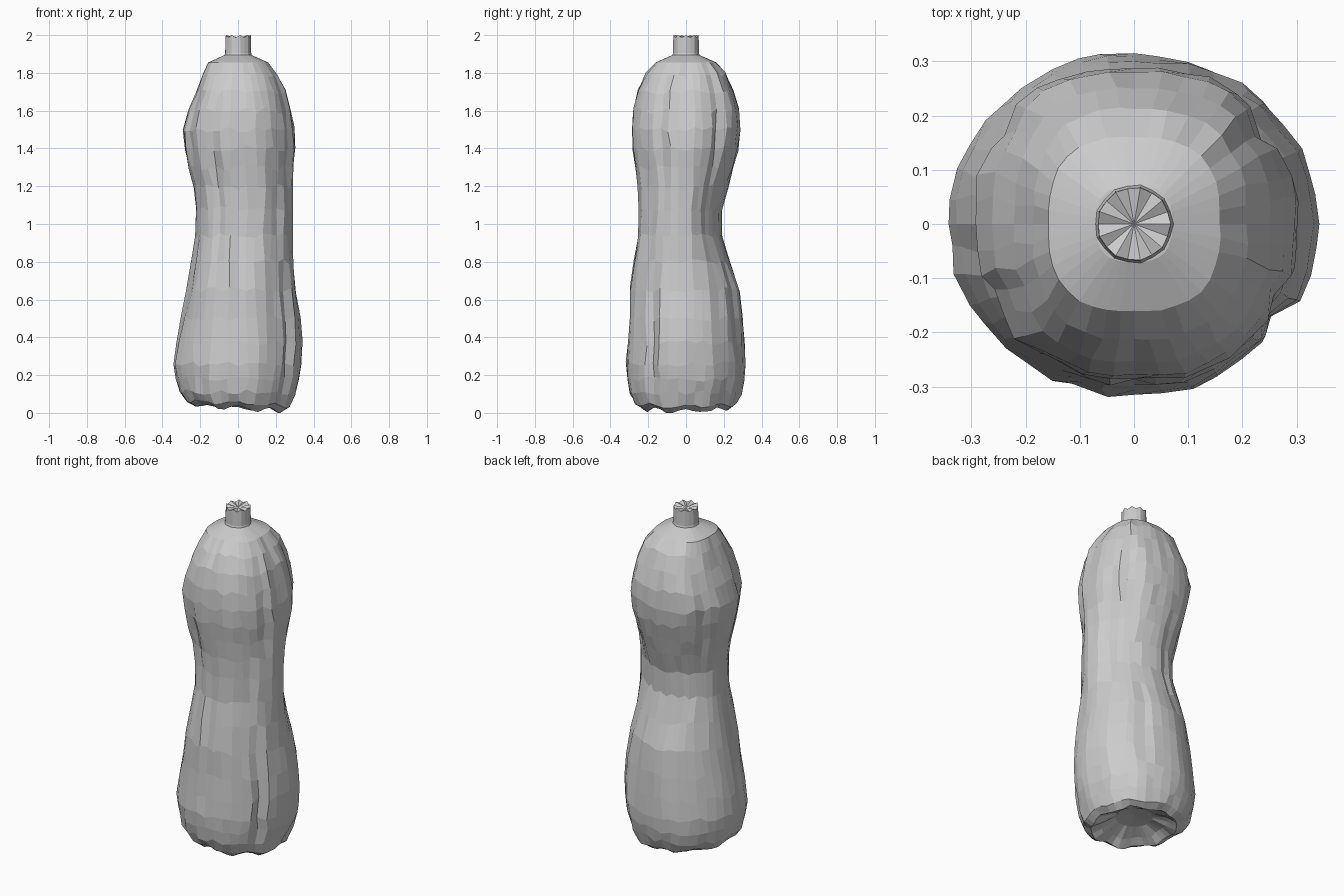
import bpy, bmesh, math, random
from math import cos, sin, tau, radians, exp

if "Cube" in bpy.data.objects:
    bpy.data.objects.remove(bpy.data.objects["Cube"])

random.seed(7)


def make_object(name, rings, start, end):
    """Skin a stack of rings and close both ends with triangle fans."""
    bm = bmesh.new()
    loops = [[bm.verts.new(p) for p in ring] for ring in rings]
    n = len(loops[0])
    for lo, hi in zip(loops, loops[1:]):
        for i in range(n):
            j = (i + 1) % n
            bm.faces.new((lo[i], lo[j], hi[j], hi[i]))
    a, b = bm.verts.new(start), bm.verts.new(end)
    for i in range(n):
        j = (i + 1) % n
        bm.faces.new((a, loops[0][j], loops[0][i]))
        bm.faces.new((b, loops[-1][i], loops[-1][j]))
    bmesh.ops.recalc_face_normals(bm, faces=bm.faces)
    mesh = bpy.data.meshes.new(name)
    bm.to_mesh(mesh)
    bm.free()
    obj = bpy.data.objects.new(name, mesh)
    bpy.context.collection.objects.link(obj)
    return obj


def bump(x, centre, width):
    return exp(-((x - centre) / width) ** 2)


def angle_bump(a, degrees, width):
    d = (a - radians(degrees) + tau / 2) % tau - tau / 2
    return exp(-(d / radians(width)) ** 2)


# Gourd body: height, left, right, front, back extents
profile = [
    (0.09, .10, .10, .10, .10), (0.06, .18, .18, .18, .18),
    (0.03, .23, .235, .23, .23), (0.055, .28, .275, .27, .27),
    (0.11, .312, .303, .297, .295), (0.18, .33, .322, .31, .31),
    (0.26, .342, .335, .315, .315), (0.37, .327, .342, .307, .309),
    (0.50, .302, .332, .30, .30), (0.65, .275, .307, .298, .285),
    (0.80, .247, .292, .277, .237), (0.94, .227, .288, .25, .19),
    (1.08, .222, .287, .245, .19), (1.20, .235, .287, .25, .227),
    (1.30, .26, .292, .265, .252), (1.40, .28, .302, .28, .277),
    (1.50, .292, .297, .285, .287), (1.60, .262, .276, .277, .28),
    (1.70, .222, .25, .252, .25), (1.79, .187, .207, .212, .212),
    (1.855, .158, .158, .16, .16), (1.895, .07, .07, .07, .07),
]
# Lengthwise creases: angle, height, half length, depth
creases = [(-48, 1.2, .4, .11), (-120, 1.2, .4, .09), (37, 1.45, .3, .10),
           (-30, 1.3, .3, .09), (145, 1.4, .35, .08), (-90, .75, .2, .05),
           (-150, 1.5, .25, .10), (-38, .35, .3, .07), (62, .7, .4, .06),
           (-165, .7, .3, .05), (110, 1.0, .4, .06)]
SEG = 40
ridge = [random.uniform(-1, 1) for _ in range(SEG)]
rings = []
for k, (z, left, right, front, back) in enumerate(profile):
    power = 2.0 + 0.7 * max(0, (z - 0.95) / 0.9)
    body = 3 < k < len(profile) - 2
    ring = []
    for i in range(SEG):
        ridge[i] = 0.7 * ridge[i] + 0.5 * random.uniform(-1, 1)
        a = tau * i / SEG
        # irregular spacing except on the four axes, which hold the outline
        free = 0 if i % (SEG // 4) == 0 else 1
        if body:
            a += free * random.uniform(-.03, .03)
        c, s = cos(a), sin(a)
        r = (abs(c) ** power + abs(s) ** power) ** (-1 / power)
        r *= 1 + free * ((0.022 if body else 0.012) * ridge[i] + .006)
        if body:
            # waist leans: fuller front right, hollow back right
            waist = bump(z, 1.05, .3)
            r *= 1 + waist * (.08 * angle_bump(a, -45, 28)
                              - .12 * angle_bump(a, 40, 28))
            for deg, height, half, depth in creases:
                r *= 1 - depth * bump(z, height, half) * angle_bump(a, deg, 7)
        x = c * r * (right if c > 0 else left)
        y = s * r * (back if s > 0 else front)
        dz = random.uniform(-.015, .015) if body else 0
        if k in (1, 2, 3):
            # lumpy base, lower on the right
            dz = -0.016 * cos(a) + 0.009 * cos(8 * a) + random.uniform(-.006, .006)
        ring.append((x, y, z + dz))
    rings.append(ring)
# Set the lowest lump on the ground
low = min(p[2] for r in rings for p in r)
for k in (1, 2, 3):
    rings[k] = [(x, y, z - low) for x, y, z in rings[k]]
make_object("gourd_body", rings, (0, 0, 0.10), (0, 0, 1.90))

# Stem with an uneven, slightly sunken cut top
N = 18
stem = []
for z, r, wob in ((1.87, .08, 0), (1.905, .07, 0), (2.0, .068, .012)):
    stem.append([(r * cos(tau * i / N) * (1 - .03 * (i % 2)),
                  r * sin(tau * i / N) * (1 - .03 * (i % 2)),
                  z - wob * (i % 2)) for i in range(N)])
make_object("stem", stem, (0, 0, 1.87), (0, 0, 1.985))
